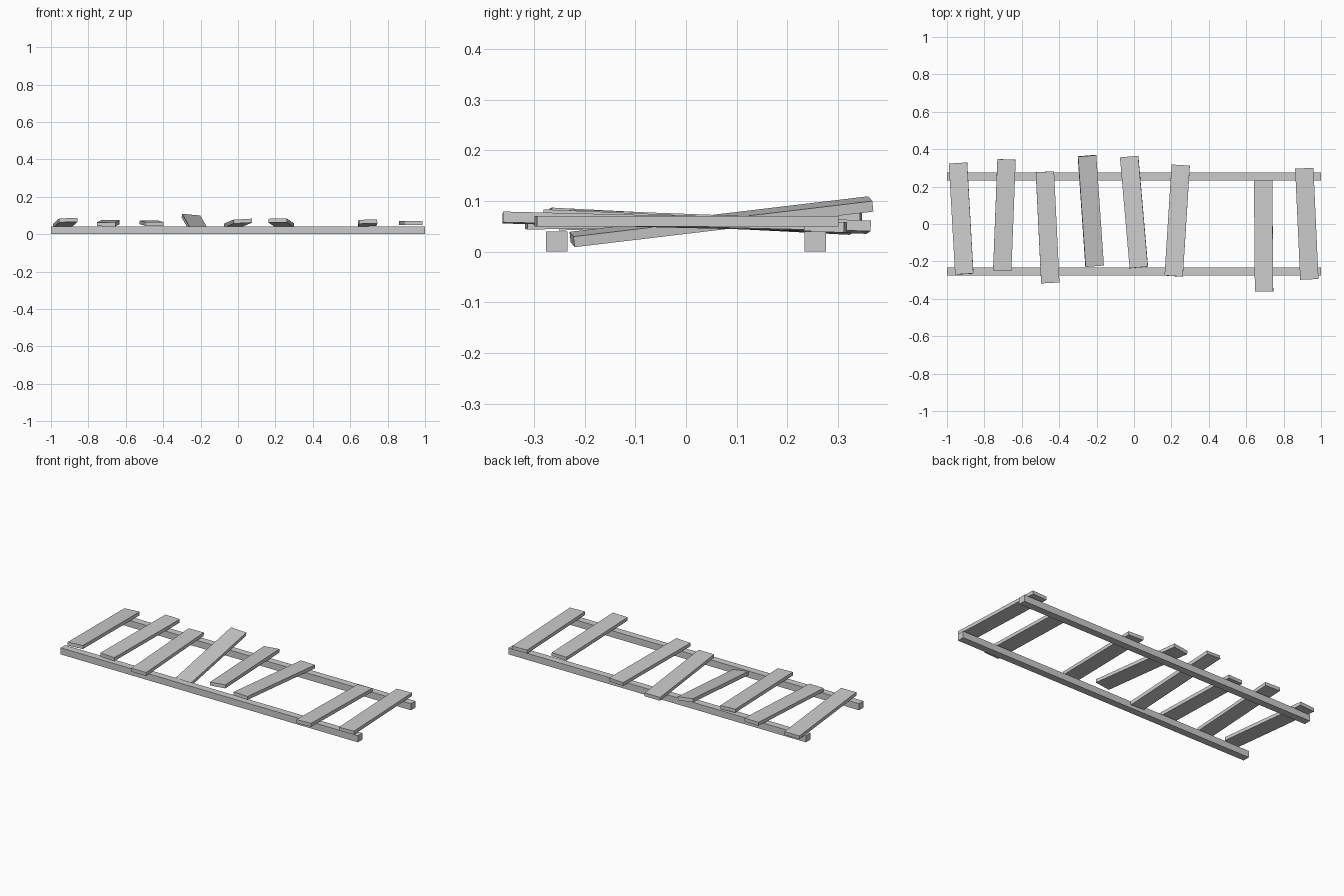
import bpy
from math import radians


def box(name, size, loc, rot=(0, 0, 0)):
    bpy.ops.mesh.primitive_cube_add(size=1, location=loc,
                                    rotation=[radians(a) for a in rot])
    ob = bpy.context.object
    ob.name = name
    ob.scale = size
    return ob


# two long rails on the ground
for side, y in (("front", -0.255), ("back", 0.255)):
    box(side + "_rail", (2.0, 0.043, 0.04), (0, y, 0.02))

# loose sleepers on an even pitch, one slot missing
# slot, y, z, (pitch, roll, yaw)
sleepers = [
    (-4, 0.029, 0.060, (-2.9, -1.5, 3.3)),
    (-3, 0.048, 0.059, (1.2, 0.5, -2.2)),
    (-2, -0.018, 0.059, (0.8, 0.8, 2.8)),
    (-1, 0.070, 0.059, (6.8, 5.5, 4.6)),
    (0, 0.064, 0.059, (-2.1, -3.0, 5.1)),
    (1, 0.018, 0.060, (-2.4, -0.5, -3.6)),
    (3, -0.064, 0.060, (-1.4, -1.5, 0.5)),
    (4, 0.001, 0.060, (0.0, 0.0, 2.6)),
]
for i, (slot, y, z, rot) in enumerate(sleepers):
    box(f"sleeper_{i + 1}", (0.098, 0.595, 0.021), (slot * 0.231, y, z), rot)
